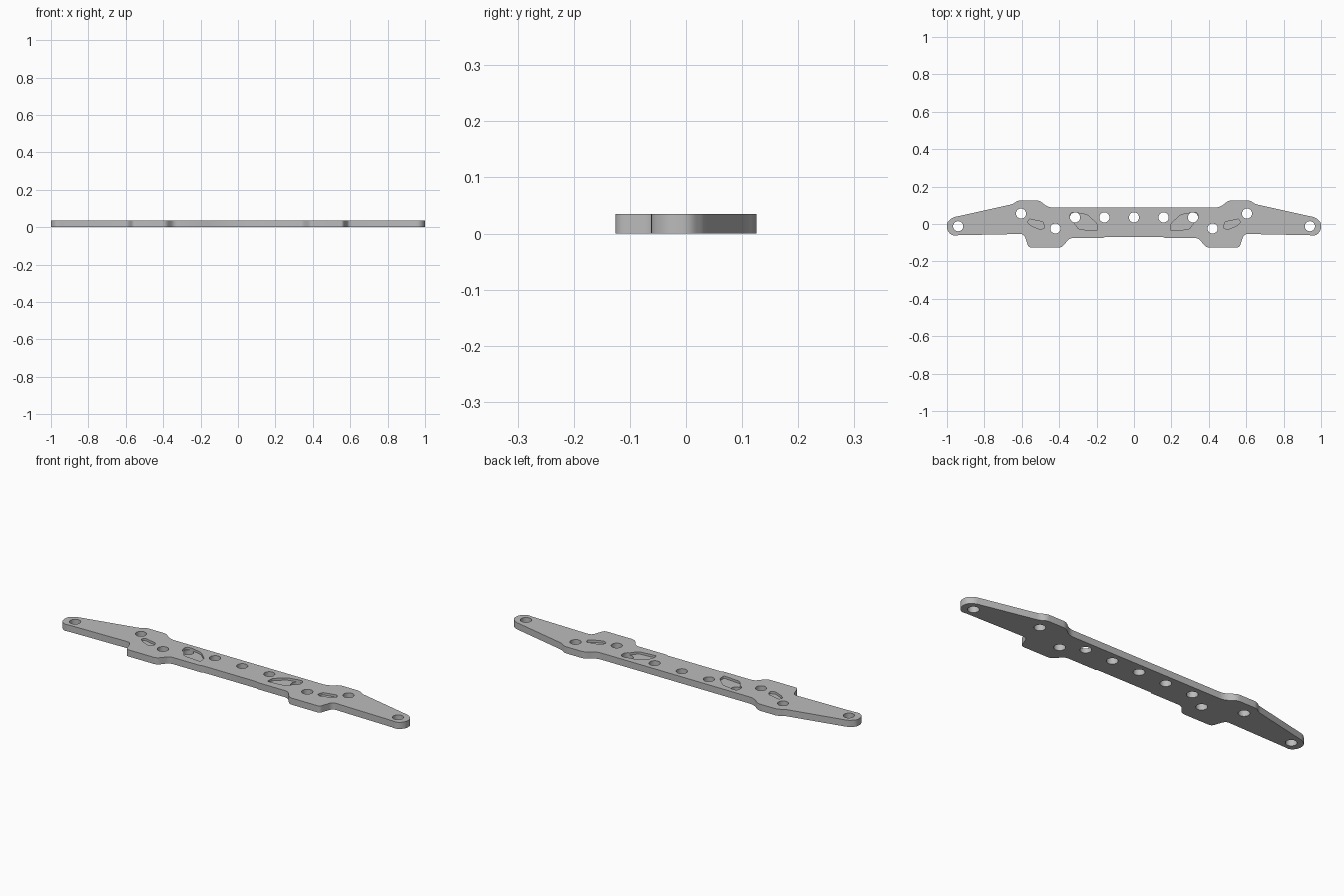
import bpy
import bmesh
from mathutils import Vector

if "Cube" in bpy.data.objects:
    bpy.data.objects.remove(bpy.data.objects["Cube"])

THICKNESS = 0.035
RECESS_DEPTH = 0.012
HOLE_RADIUS = 0.027


def rounded(points, steps=6):
    """Round each (x, y, cut) corner with a short curve starting cut away from it."""
    result = []
    for i, (x, y, cut) in enumerate(points):
        corner = Vector((x, y))
        if cut == 0:
            result.append(corner)
            continue
        before = Vector(points[i - 1][:2]) - corner
        after = Vector(points[(i + 1) % len(points)][:2]) - corner
        a = corner + before.normalized() * cut
        b = corner + after.normalized() * cut
        for k in range(steps + 1):
            t = k / steps
            result.append(a * (1 - t) ** 2 + corner * 2 * t * (1 - t) + b * t ** 2)
    return result


def mirrored(points):
    return [(-x, *rest) for x, *rest in reversed(points)]


def add_prism(bm, outline, z0, z1):
    """Extrude a closed outline from z0 up to z1."""
    face = bm.faces.new([bm.verts.new((x, y, z0)) for x, y in outline])
    top = bmesh.ops.extrude_face_region(bm, geom=[face])["geom"]
    verts = [v for v in top if isinstance(v, bmesh.types.BMVert)]
    bmesh.ops.translate(bm, verts=verts, vec=(0, 0, z1 - z0))


def make_object(name, bm):
    bmesh.ops.recalc_face_normals(bm, faces=bm.faces)
    mesh = bpy.data.meshes.new(name)
    bm.to_mesh(mesh)
    bm.free()
    obj = bpy.data.objects.new(name, mesh)
    bpy.context.collection.objects.link(obj)
    return obj


grey = bpy.data.materials.new("plain grey")
grey.use_nodes = True
colour = (0.5, 0.5, 0.5, 1)
grey.diffuse_color = colour
grey.node_tree.nodes["Principled BSDF"].inputs["Base Color"].default_value = colour

# Plate outline, left half from the back middle round to the front middle
half = [
    (0.46, 0.088, 0.03), (0.505, 0.126, 0.02), (0.62, 0.126, 0.015),
    (0.65, 0.106, 0.012), (0.97, 0.035, 0.015), (1.0, 0.008, 0.015),
    (1.0, -0.03, 0.014), (0.975, -0.065, 0.025), (0.94, -0.06, 0),
    (0.588, -0.053, 0.022), (0.563, -0.126, 0.016), (0.385, -0.126, 0.02),
    (0.345, -0.075, 0.022), (0.165, -0.075, 0), (0.155, -0.07, 0),
]
bm = bmesh.new()
add_prism(bm, rounded(half + mirrored(half)), 0, THICKNESS)
plate = make_object("mounting_plate", bm)
plate.data.materials.append(grey)

# Shallow pockets in the top face
pockets = [
    [(0.195, -0.037, 0.01), (0.198, 0.002, 0.01), (0.25, 0.05, 0.015),
     (0.335, 0.064, 0.012), (0.345, 0.04, 0.01), (0.295, -0.028, 0.012)],
    [(0.476, -0.02, 0.006), (0.487, 0.011, 0.006), (0.56, 0.027, 0.006),
     (0.57, 0.008, 0.006), (0.548, -0.01, 0.006), (0.5, -0.03, 0.006)],
]
bm = bmesh.new()
for pocket in pockets:
    for side in (pocket, mirrored(pocket)):
        add_prism(bm, rounded(side, 4), THICKNESS - RECESS_DEPTH, THICKNESS + 0.05)
pocket_cutter = make_object("pocket_cutter", bm)

# Round bolt holes through the plate
holes = [(0, 0.035), (0.158, 0.035), (0.315, 0.035),
         (0.42, -0.024), (0.604, 0.056), (0.94, -0.012)]
bm = bmesh.new()
for x, y in holes:
    for cx in {x, -x}:
        ring = bmesh.ops.create_circle(bm, segments=32, radius=HOLE_RADIUS)["verts"]
        outline = [(v.co.x + cx, v.co.y + y) for v in ring]
        bmesh.ops.delete(bm, geom=ring, context="VERTS")
        add_prism(bm, outline, -0.05, THICKNESS + 0.05)
hole_cutter = make_object("hole_cutter", bm)

# Cut the pockets and holes, then drop the cutters
for cutter in (pocket_cutter, hole_cutter):
    cutter.hide_render = True
    cut = plate.modifiers.new(cutter.name, "BOOLEAN")
    cut.operation = "DIFFERENCE"
    cut.solver = "EXACT"
    cut.object = cutter

bpy.ops.object.select_all(action="DESELECT")
plate.select_set(True)
bpy.context.view_layer.objects.active = plate
for name in [m.name for m in plate.modifiers]:
    bpy.ops.object.modifier_apply(modifier=name)
for cutter in (pocket_cutter, hole_cutter):
    bpy.data.objects.remove(cutter)
bpy.ops.object.shade_smooth_by_angle(angle=0.6)
